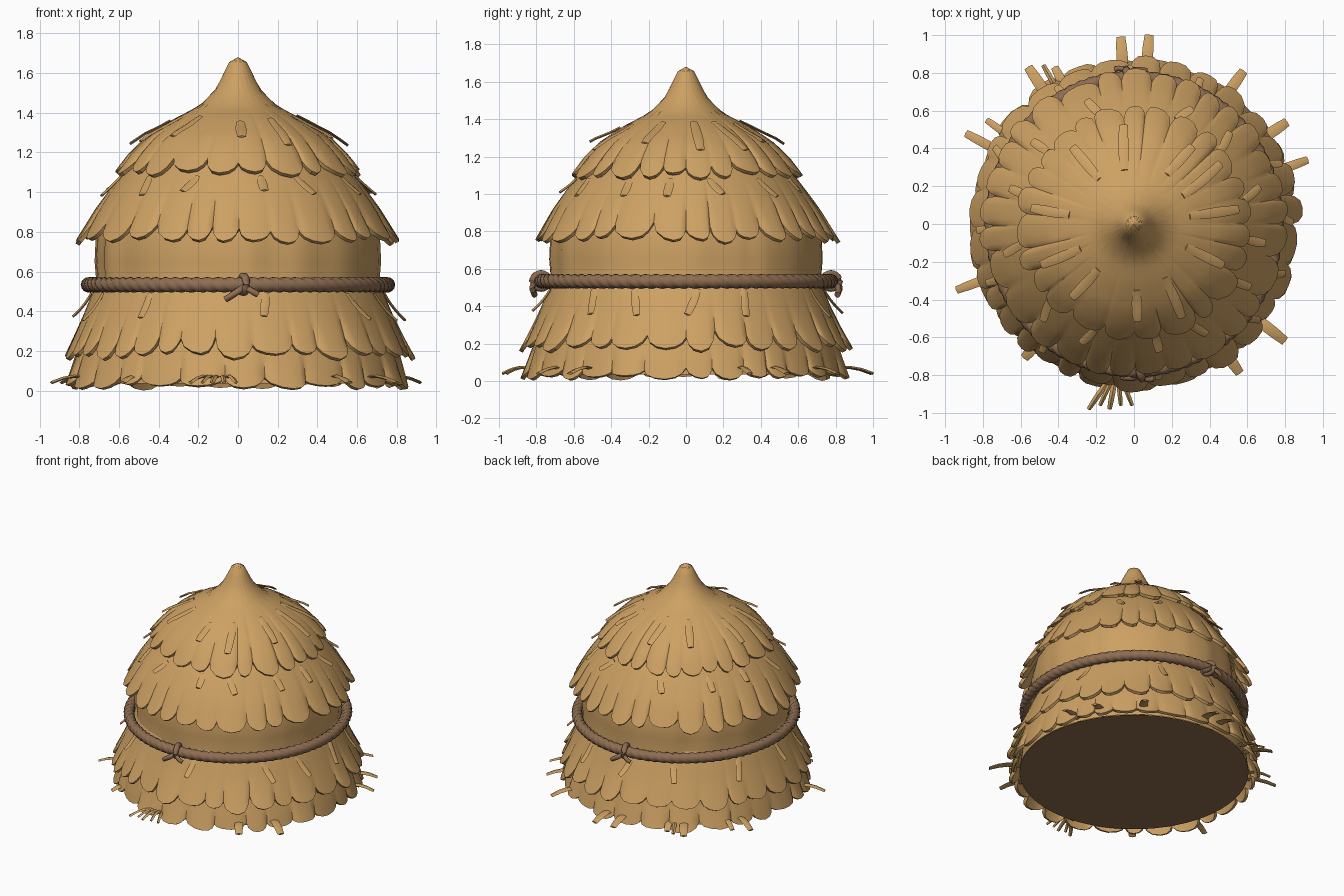
import bpy, bmesh, math, random
from mathutils import Vector

if "Cube" in bpy.data.objects:
    bpy.data.objects.remove(bpy.data.objects["Cube"])

random.seed(7)
TAU = math.tau


def material(name, rgb):
    m = bpy.data.materials.new(name)
    m.diffuse_color = (*rgb, 1)
    m.use_nodes = True
    m.node_tree.nodes["Principled BSDF"].inputs["Base Color"].default_value = m.diffuse_color
    return m


STRAW = material("golden straw", (0.61, 0.355, 0.125))
BROWN = material("brown rope", (0.27, 0.153, 0.083))


def finish(name, bm, mat, angle=40, thick=0):
    me = bpy.data.meshes.new(name)
    bm.to_mesh(me)
    bm.free()
    ob = bpy.data.objects.new(name, me)
    bpy.context.collection.objects.link(ob)
    me.materials.append(mat)
    bpy.ops.object.select_all(action='DESELECT')
    ob.select_set(True)
    bpy.context.view_layer.objects.active = ob
    if thick:
        s = ob.modifiers.new("thickness", 'SOLIDIFY')
        s.thickness = thick
        s.offset = -1
        bpy.ops.object.modifier_apply(modifier=s.name)
    bpy.ops.object.shade_smooth_by_angle(angle=math.radians(angle))
    return ob


def grid_faces(bm, rows, wrap_rows=False):
    n = len(rows)
    for i in range(n if wrap_rows else n - 1):
        a, b = rows[i], rows[(i + 1) % n]
        for j in range(len(a)):
            k = (j + 1) % len(a)
            bm.faces.new((a[j], b[j], b[k], a[k]))


def along(profile, d):
    """Point (r, z) at distance d down a profile."""
    for (r0, z0), (r1, z1) in zip(profile, profile[1:]):
        l = math.hypot(r1 - r0, z1 - z0)
        if d <= l or (r1, z1) == profile[-1]:
            t = d / l
            return r0 + (r1 - r0) * t, z0 + (z1 - z0) * t
        d -= l


def length(profile):
    return sum(math.dist(a, b) for a, b in zip(profile, profile[1:]))


def skirt(name, profile, tufts, depth, rows=9, vary=0.02, lift=0.02):
    """Thatch layer turned from a profile, its hem cut into pointed tufts."""
    shape = [(0, 0, 0), (.09, .5, .6), (.3, .85, 1), (.55, 1, 1), (.78, .84, 1), (.92, .5, .6)]
    widths = [random.uniform(.7, 1.3) for _ in range(tufts)]
    notch = [depth * random.uniform(.55, 1.15) for _ in range(tufts)]
    total, full, start, cols = sum(widths), length(profile), 0, []
    for t in range(tufts):
        tip, out = random.uniform(-vary, vary), random.uniform(-.3, 1) * lift
        skew = random.uniform(-.12, .12)
        for u, drop, bulge in shape:
            n = notch[t] if u < .6 else notch[(t + 1) % tufts]
            uu = u + skew * math.sin(math.pi * u)
            cols.append((TAU * (start + uu * widths[t]) / total,
                         full - n * (1 - drop) + tip * drop, out * bulge - .008 * (1 - bulge)))
        start += widths[t]
    bm = bmesh.new()
    grid = []
    for i in range(rows + 1):
        s = i / rows
        row = []
        for a, l, out in cols:
            r, z = along(profile, s * l)
            r += out * s ** 2.5 * min(1, r * 3)
            row.append(bm.verts.new((r * math.cos(a), r * math.sin(a), max(z, .005))))
        grid.append(row)
    grid_faces(bm, grid)
    bmesh.ops.remove_doubles(bm, verts=bm.verts, dist=.0003)
    return finish(name, bm, STRAW, 35, .022)


# Thatch layers
CAP = [(0.0005, 1.68), (.03, 1.672), (.052, 1.645), (.08, 1.58), (.115, 1.515), (.195, 1.435),
       (.33, 1.365), (.46, 1.28), (.55, 1.19), (.615, 1.1)]
UPPER = [(.5, 1.18), (.57, 1.11), (.64, 1.02), (.71, .92), (.76, .83), (.8, .755)]
LOWER = [(.7, .56), (.735, .49), (.78, .38), (.83, .27), (.875, .175)]
HEM = [(.77, .34), (.805, .22), (.835, .12), (.86, .02)]
skirt("cap_thatch", CAP, 25, .085, 16)
skirt("upper_thatch", UPPER, 30, .095)
skirt("lower_thatch", LOWER, 31, .095)
skirt("hem_thatch", HEM, 28, .05, 6, .012, .03)

# Inner stack with pleated wall
bm = bmesh.new()
N = 96
pleat = [random.uniform(-.012, .01) for _ in range(N // 3)]
CORE = [(.45, 1.22), (.6, 1.02), (.695, .86), (.717, .76), (.722, .65), (.712, .53), (.74, .4), (.78, .2), (.8, .035)]
rings = []
for r, z in CORE:
    rings.append([])
    for j in range(N):
        p = pleat[j // 3] if .5 < z < .9 else 0
        a = TAU * j / N
        rings[-1].append(bm.verts.new(((r + p) * math.cos(a), (r + p) * math.sin(a), z)))
grid_faces(bm, rings)
bm.faces.new(rings[0])
finish("stack_wall", bm, STRAW, 30)

# Dark underside
bm = bmesh.new()
bmesh.ops.create_circle(bm, cap_ends=True, segments=64, radius=.8)
for v in bm.verts:
    v.co.z = .033
bmesh.ops.reverse_faces(bm, faces=bm.faces)
finish("underside", bm, BROWN)


def blade(bm, path, width, thick=.014):
    """Flat tapered straw along 3D points, lying across the radial direction."""
    pts = [Vector(p) for p in path]
    rows = []
    for i, p in enumerate(pts):
        d = (pts[min(i + 1, len(pts) - 1)] - pts[max(i - 1, 0)]).normalized()
        side = d.cross(Vector((p.x, p.y, .8))).normalized()
        if abs(d.z) < .35:
            side = d.cross(Vector((0, 0, 1))).normalized()
        up = side.cross(d)
        w = width * (.55 + .45 * math.sin(math.pi * (.12 + .7 * i / (len(pts) - 1)))) / 2
        rows.append([bm.verts.new(p + side * w * sx + up * thick / 2 * sy)
                     for sx, sy in ((-1, 0), (0, 1), (1, 0), (0, -1))])
    grid_faces(bm, rows)
    bm.faces.new(rows[0])
    bm.faces.new(rows[-1])


def surface_blade(bm, profile, deg, d0, d1, width, lift):
    """Loose straw lying on a thatch layer, its tip lifted clear."""
    path = []
    twist = random.uniform(-5, 5)
    for i in range(6):
        t = i / 5
        r, z = along(profile, d0 + (d1 - d0) * t)
        a = math.radians(deg + twist * t)
        k = .004 + lift * t ** 1.5
        path.append(((r + k * .7) * math.cos(a), (r + k * .7) * math.sin(a), z + k * .7))
    blade(bm, path, width)


# Loose straws on the layers
bm = bmesh.new()
for deg in (8, 30, 56, 100, 128, 172, 205, 232, 272, 300, 336):
    surface_blade(bm, CAP, deg, random.uniform(.42, .5), random.uniform(.66, .74), .055, .035)
for deg in (12, 40, 68, 107, 140, 165, 190, 222, 250, 281, 299, 330, 352):
    surface_blade(bm, UPPER, deg, .14, random.uniform(.25, .29), .05, .03)
for deg in (5, 25, 64, 95, 118, 155, 182, 203, 233, 281, 318, 338):
    surface_blade(bm, LOWER, deg, .08, random.uniform(.24, .28), .045, .045)
bmesh.ops.recalc_face_normals(bm, faces=bm.faces)
finish("loose_straws", bm, STRAW, 50)

# Straws splayed on the ground: tip x, tip y, width
bm = bmesh.new()
GROUND = [(.08, 1.0, .06), (-.07, .99, .06), (-.42, .83, .05), (-.56, .83, .06), (-.48, .84, .03),
          (.58, .81, .06), (.81, .54, .06), (.92, .34, .05), (-.78, .55, .04), (-.89, .48, .05),
          (-.94, -.35, .05), (.8, -.62, .06), (.56, -.79, .06), (-.58, -.71, .06),
          (-.24, -.98, .03), (-.18, -.96, .025), (-.13, -.98, .03), (-.07, -.96, .025), (-.01, -.96, .025)]
for x, y, w in GROUND:
    f = .76 / math.hypot(x, y)
    bx, by = x * f, y * f
    if w <= .03 and y < 0:          # front fan spreads from one root
        bx, by = -.09 + .2 * (x + .1), -.8
    path = []
    for i in range(5):
        t = i / 4
        path.append((bx + (x - bx) * t, by + (y - by) * t, .055 + .025 * math.sin(math.pi * t) - .015 * t))
    blade(bm, path, w, .016)
bmesh.ops.recalc_face_normals(bm, faces=bm.faces)
finish("ground_straws", bm, STRAW, 50)


def cord(bm, path, radius, strands=3, pitch=0.0, closed=False, sides=12):
    """Twisted rope with a lobed section along 3D points."""
    pts = [Vector(p) for p in path]
    n, rows = len(pts), []
    for i, p in enumerate(pts):
        nxt = pts[(i + 1) % n] if closed else pts[min(i + 1, n - 1)]
        d = (nxt - (pts[i - 1] if closed or i else pts[0])).normalized()
        s = d.cross(Vector((.01, 0, 1))).normalized()
        u = s.cross(d)
        row = []
        for j in range(sides):
            a = TAU * j / sides
            r = radius * (.8 + .24 * abs(math.cos(strands / 2 * (a + pitch * i))))
            row.append(bm.verts.new(p + s * r * math.cos(a) + u * r * math.sin(a)))
        rows.append(row)
    grid_faces(bm, rows, closed)
    if not closed:
        bm.faces.new(rows[0])
        bm.faces.new(rows[-1])


# Rope around the waist
bm = bmesh.new()
M, TURNS = 364, 28
cord(bm, [(.753 * math.cos(TAU * i / M), .775 * math.sin(TAU * i / M), .533) for i in range(M)],
     .038, 3, TAU * TURNS / M, True, 15)
bmesh.ops.recalc_face_normals(bm, faces=bm.faces)
finish("waist_rope", bm, BROWN, 60)

# Knots at front and back, each a wrap loop with two short tails
for name, s in (("front_knot", -1), ("back_knot", 1)):
    bm = bmesh.new()

    def place(x, out, z):
        return (-s * x, s * (.775 + out), z)

    loop = [place(.028 + .014 * math.cos(TAU * i / 20), .044 * math.cos(TAU * i / 20),
                  .535 + .042 * math.sin(TAU * i / 20)) for i in range(20)]
    cord(bm, loop, .02, 2, 0, True, 8)
    cord(bm, [place(.03, .02, .525), place(.0, .04, .5), place(-.03, .04, .48), place(-.065, .035, .46)],
         .017, 3, .5, False, 9)
    cord(bm, [place(.03, .02, .525), place(.055, .045, .51), place(.08, .05, .495), place(.1, .045, .485)],
         .016, 3, .5, False, 9)
    bmesh.ops.recalc_face_normals(bm, faces=bm.faces)
    finish(name, bm, BROWN, 60)
